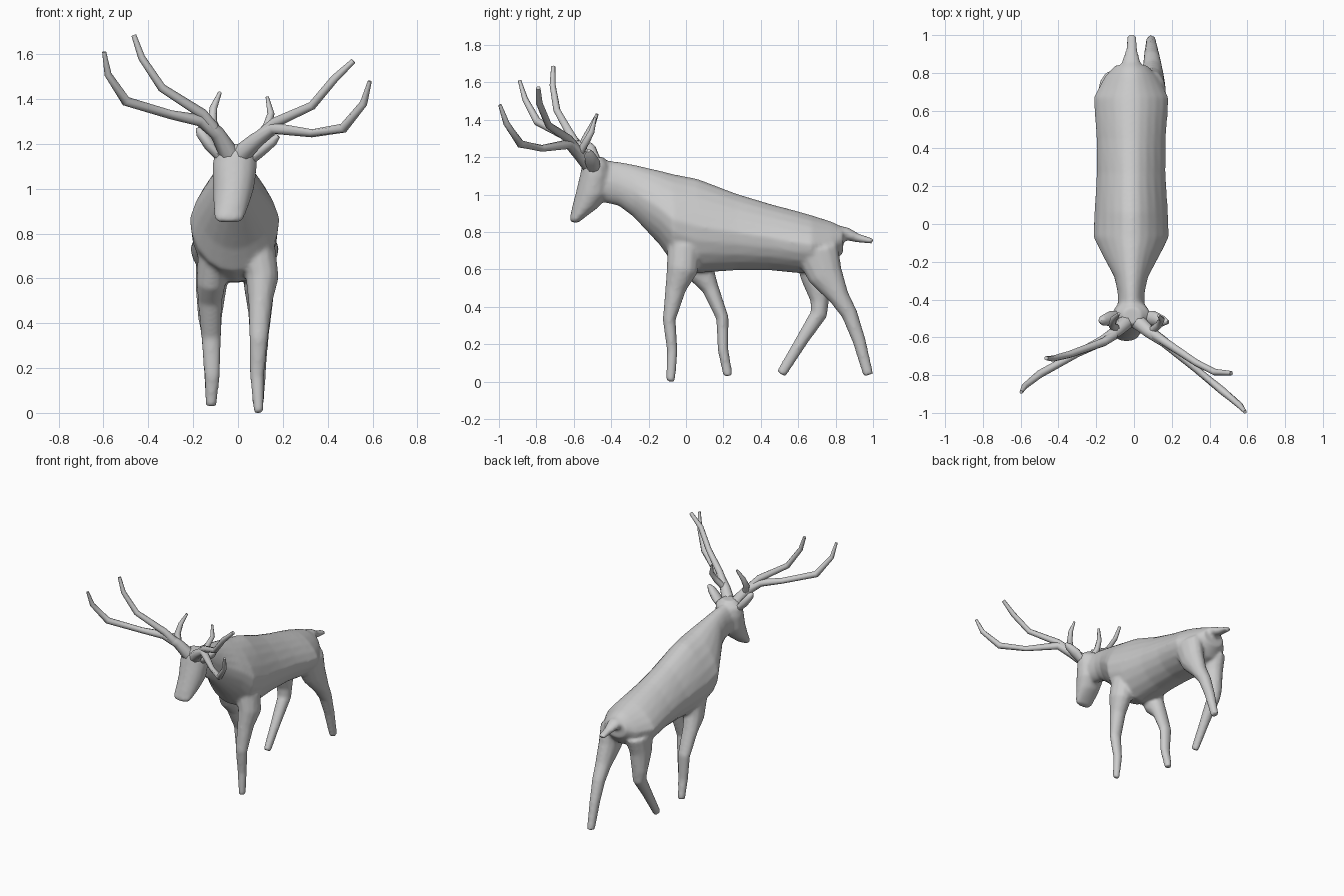
import bpy, bmesh
from math import sin, cos, pi
from mathutils import Vector


def skin(bm, rings):
    """Bridge a list of point rings and cap both ends."""
    vs = [[bm.verts.new(p) for p in r] for r in rings]
    n = len(vs[0])
    for a, b in zip(vs, vs[1:]):
        for i in range(n):
            j = (i + 1) % n
            bm.faces.new((a[i], a[j], b[j], b[i]))
    bm.faces.new(vs[0])
    bm.faces.new(vs[-1])


def tube(bm, path, ref, n=10):
    """Tube through (x, y, z, r_ref, r_other) points, ref is the first section axis."""
    pts = [Vector(p[:3]) for p in path]
    rings = []
    for i, p in enumerate(path):
        t = Vector()
        if i > 0:
            t += (pts[i] - pts[i - 1]).normalized()
        if i < len(pts) - 1:
            t += (pts[i + 1] - pts[i]).normalized()
        t.normalize()
        r = Vector(ref)
        u = (r - t * r.dot(t)).normalized()
        v = t.cross(u)
        rings.append([pts[i] + u * p[3] * cos(2 * pi * k / n) + v * p[-1] * sin(2 * pi * k / n)
                      for k in range(n)])
    skin(bm, rings)


def finish(bm, name, angle=60):
    bmesh.ops.recalc_face_normals(bm, faces=bm.faces)
    me = bpy.data.meshes.new(name)
    bm.to_mesh(me)
    bm.free()
    ob = bpy.data.objects.new(name, me)
    bpy.context.collection.objects.link(ob)
    bpy.ops.object.select_all(action='DESELECT')
    ob.select_set(True)
    bpy.context.view_layer.objects.active = ob
    bpy.ops.object.shade_smooth_by_angle(angle=angle * pi / 180)
    return ob


bm = bmesh.new()

# Neck and torso: y, bottom, top, half width (narrower towards the back line)
torso = [(-.50, .97, 1.19, .07), (-.36, .94, 1.175, .072), (-.28, .88, 1.16, .09),
         (-.14, .73, 1.128, .165), (-.07, .63, 1.11, .20), (.06, .58, 1.085, .195),
         (.27, .595, 1.005, .182), (.45, .595, .95, .183), (.60, .58, .91, .195),
         (.67, .58, .89, .198), (.78, .62, .855, .14), (.84, .69, .825, .085)]
N = 20
rings = []
for y, lo, hi, w in torso:
    taper = .3 if w > .1 else .1
    ring = []
    for k in range(N):
        c, s = cos(2 * pi * k / N), sin(2 * pi * k / N)
        ring.append((-.015 + w * c * (1 - taper * max(s, 0)), y, (lo + hi) / 2 + (hi - lo) / 2 * s))
    rings.append(ring)
skin(bm, rings)

# Head: z, front y, back y, half width, centre x
head = [(.85, -.615, -.575, .05, -.04), (.87, -.622, -.55, .068, -.04),
        (.93, -.61, -.47, .08, -.03), (1.0, -.592, -.41, .092, -.02),
        (1.1, -.568, -.40, .10, -.015), (1.16, -.555, -.41, .095, -.01), (1.2, -.53, -.44, .05, -.01)]
skin(bm, [[(cx + w * cos(2 * pi * k / 16), (f + b) / 2 + (b - f) / 2 * sin(2 * pi * k / 16), z)
           for k in range(16)] for z, f, b, w, cx in head])

# Legs, each in its own walking pose
legs = [
    [(.09, -.01, .72, .08, .09), (.108, -.02, .6, .074, .085), (.1, -.055, .5, .055, .057),
     (.092, -.09, .33, .042, .035), (.085, -.073, .16, .032, .029), (.092, -.083, 0, .022, .025)],
    [(-.11, .05, .70, .07, .10), (-.12, .08, .58, .066, .075), (-.125, .13, .5, .055, .046),
     (-.12, .195, .34, .045, .034), (-.115, .198, .17, .036, .029), (-.12, .225, .03, .024, .026)],
    [(.09, .70, .70, .08, .12), (.095, .745, .57, .07, .095), (.098, .82, .45, .054, .055),
     (.095, .875, .36, .045, .044), (.092, .925, .22, .036, .036), (.09, .975, .035, .026, .028)],
    [(-.11, .70, .68, .08, .12), (-.12, .695, .56, .07, .085), (-.125, .715, .43, .055, .05),
     (-.12, .71, .36, .046, .046), (-.12, .625, .23, .036, .035), (-.12, .508, .04, .024, .028)],
]
for leg in legs:
    tube(bm, leg, (1, 0, 0), 12)

# Tail
tube(bm, [(-.015, .76, .79, .08, .055), (-.015, .86, .79, .05, .036), (-.012, .92, .767, .031, .024),
          (-.012, 1.0, .75, .026, .015)], (1, 0, 0))

# Fuse torso, head, legs and tail into one soft skin
body = finish(bm, "body")
fuse = body.modifiers.new("fuse", 'REMESH')
fuse.mode = 'VOXEL'
fuse.voxel_size = .011
fuse.use_smooth_shade = True
soft = body.modifiers.new("soften", 'SMOOTH')
soft.factor = .5
soft.iterations = 6

# Ears
for side, ear in (("left", [(-.07, -.49, 1.13, .03, .02), (-.125, -.5, 1.195, .04, .028),
                            (-.165, -.51, 1.25, .028, .024), (-.18, -.512, 1.272, .01, .01)]),
                  ("right", [(.05, -.49, 1.12, .03, .02), (.105, -.5, 1.175, .04, .028),
                             (.155, -.515, 1.215, .028, .024), (.18, -.52, 1.235, .01, .01)])):
    bm = bmesh.new()
    tube(bm, ear, (0, 1, 0), 8)
    finish(bm, side + "_ear")

# Antlers: main beam with outer tine, inner tine and short back tine
antlers = {
    "left_antler": [
        [(-.035, -.51, 1.15, .045), (-.095, -.57, 1.25, .033), (-.17, -.62, 1.305, .027),
         (-.30, -.685, 1.33, .02), (-.50, -.795, 1.39, .022), (-.58, -.86, 1.51, .016),
         (-.597, -.89, 1.61, .009)],
        [(-.11, -.59, 1.27, .028), (-.16, -.625, 1.335, .023), (-.34, -.69, 1.45, .019),
         (-.43, -.713, 1.585, .016), (-.465, -.71, 1.685, .011)],
        [(-.09, -.56, 1.24, .024), (-.115, -.535, 1.30, .021), (-.11, -.505, 1.36, .017),
         (-.08, -.475, 1.43, .008)]],
    "right_antler": [
        [(.01, -.51, 1.15, .045), (.08, -.57, 1.215, .035), (.16, -.625, 1.27, .027),
         (.33, -.77, 1.247, .018), (.47, -.885, 1.27, .022), (.56, -.96, 1.38, .017),
         (.588, -.995, 1.48, .009)],
        [(.10, -.58, 1.235, .028), (.165, -.625, 1.295, .023), (.33, -.735, 1.37, .019),
         (.43, -.785, 1.49, .018), (.515, -.79, 1.57, .012)],
        [(.09, -.57, 1.22, .022), (.13, -.535, 1.28, .019), (.147, -.505, 1.335, .016),
         (.13, -.485, 1.41, .007)]],
}
for name, tines in antlers.items():
    bm = bmesh.new()
    for tine in tines:
        tube(bm, tine, (0, 1, 0), 8)
    finish(bm, name)
